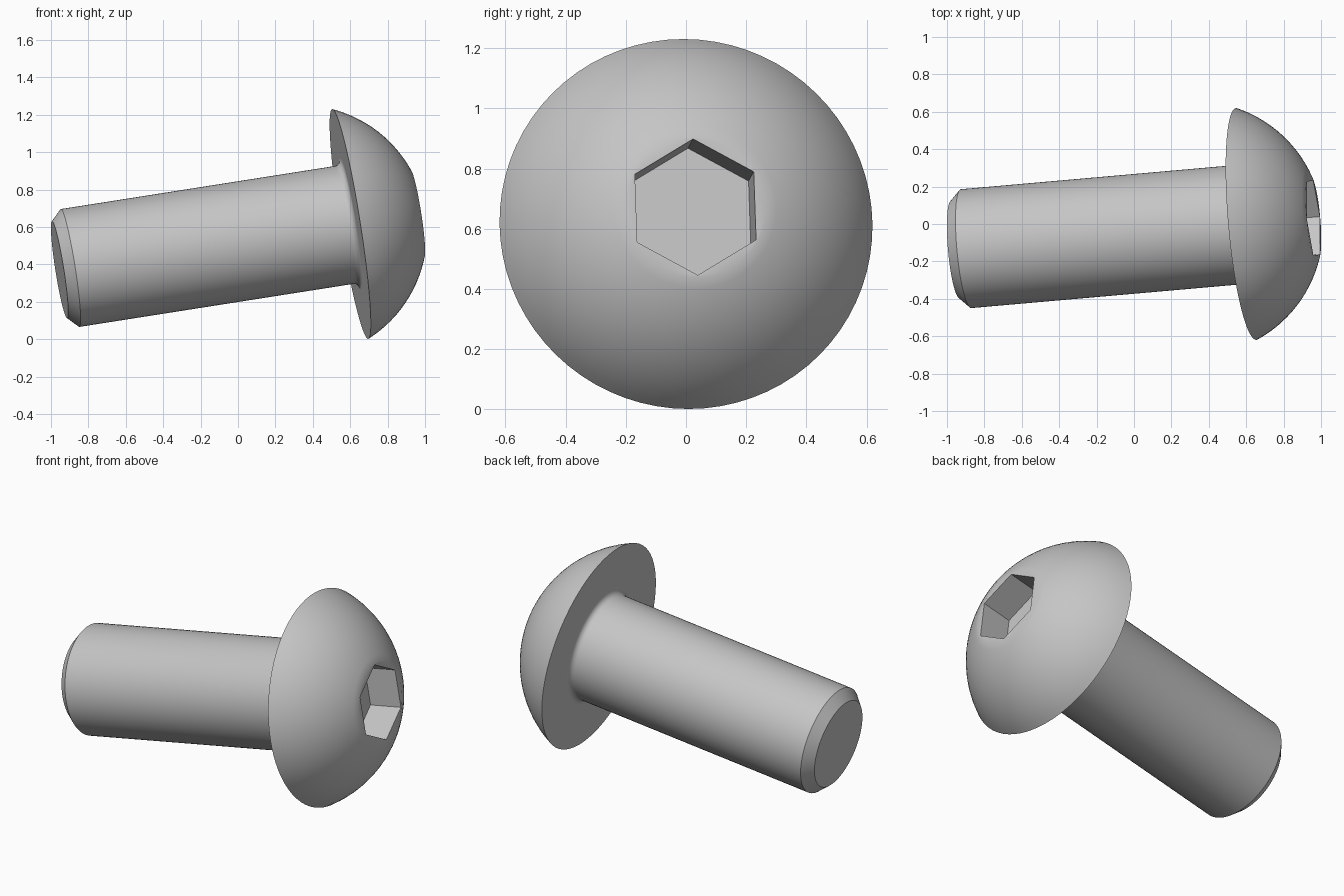
import bpy, bmesh, math
from mathutils import Matrix, Vector

if "Cube" in bpy.data.objects:
    bpy.data.objects.remove(bpy.data.objects["Cube"])

SEGMENTS = 72
HEAD_R, SHAFT_R, TOP_R, TOP_H = 0.622, 0.319, 0.235, 0.365
HEX_R, HEX_DEPTH = 0.229, 0.2
END_Z, CHAMFER, FILLET = -1.579, 0.057, 0.035

# Placement: the screw axis is local z, tilted in the world
axis = Vector((1, 0.088, 0.157)).normalized()
up = (Vector((0, 0, 1)) - axis * axis.z).normalized()
side = up.cross(axis)
place = Matrix((side, up, axis)).transposed().to_4x4()
place.translation = (0.6, 0, 0.616)

steel = bpy.data.materials.new("grey steel")
steel.use_nodes = True
steel.diffuse_color = (0.56, 0.56, 0.56, 1)
steel.node_tree.nodes["Principled BSDF"].inputs["Base Color"].default_value = steel.diffuse_color


def ring(bm, radius, z, count=SEGMENTS, start=0.0):
    angles = [start + math.tau * i / count for i in range(count)]
    return [bm.verts.new((radius * math.cos(a), radius * math.sin(a), z)) for a in angles]


def skin(bm, low, high):
    n = len(low)
    for i in range(n):
        j = (i + 1) % n
        bm.faces.new((low[i], low[j], high[j], high[i]))


def lathe(bm, profile):
    rings = [ring(bm, r, z) for r, z in profile]
    for low, high in zip(rings, rings[1:]):
        skin(bm, low, high)
    return rings


def loop_edges(bm, verts):
    return [bm.edges.get((v, verts[i - 1])) for i, v in enumerate(verts)]


def finish(bm, name):
    bmesh.ops.recalc_face_normals(bm, faces=bm.faces)
    mesh = bpy.data.meshes.new(name)
    bm.to_mesh(mesh)
    bm.free()
    mesh.materials.append(steel)
    obj = bpy.data.objects.new(name, mesh)
    bpy.context.collection.objects.link(obj)
    obj.matrix_world = place
    bpy.ops.object.select_all(action='DESELECT')
    obj.select_set(True)
    bpy.context.view_layer.objects.active = obj
    bpy.ops.object.shade_smooth_by_angle(angle=math.radians(30))


# Domed head: an arc through the rim and the edge of the flat top
bm = bmesh.new()
centre = (TOP_H**2 + TOP_R**2 - HEAD_R**2) / (2 * TOP_H)
dome_r = math.hypot(HEAD_R, centre)
first = math.atan2(HEAD_R, -centre)
last = math.atan2(TOP_R, TOP_H - centre)
STEPS = 14
dome = []
for i in range(STEPS + 1):
    a = first + (last - first) * i / STEPS
    dome.append((dome_r * math.sin(a), centre + dome_r * math.cos(a)))
rings = lathe(bm, dome)
bm.faces.new(rings[0])

# Hexagonal socket sunk into the flat top
turn = math.radians(91.2)
mouth = ring(bm, HEX_R, TOP_H, 6, turn)
floor = ring(bm, HEX_R, TOP_H - HEX_DEPTH, 6, turn)
skin(bm, floor, mouth)
bm.faces.new(floor)

# Flat top between the dome edge and the socket mouth
step = SEGMENTS // 6
offset = round(turn / math.tau * SEGMENTS)
edge = rings[-1]
for k in range(6):
    corner, following = mouth[k], mouth[(k + 1) % 6]
    arc = [edge[(offset + k * step + i) % SEGMENTS] for i in range(step + 1)]
    half = step // 2
    for i in range(step):
        bm.faces.new((arc[i], arc[i + 1], corner if i < half else following))
    bm.faces.new((corner, arc[half], following))
finish(bm, "head")

# Shaft with a chamfered tip and a fillet under the head
bm = bmesh.new()
profile = [(SHAFT_R - CHAMFER, END_Z), (SHAFT_R, END_Z + CHAMFER)]
for i in range(7):
    a = math.pi / 2 * i / 6
    profile.append((SHAFT_R + FILLET * (1 - math.cos(a)), FILLET * (math.sin(a) - 1)))
rings = lathe(bm, profile)
bm.faces.new(rings[0])
finish(bm, "shaft")
